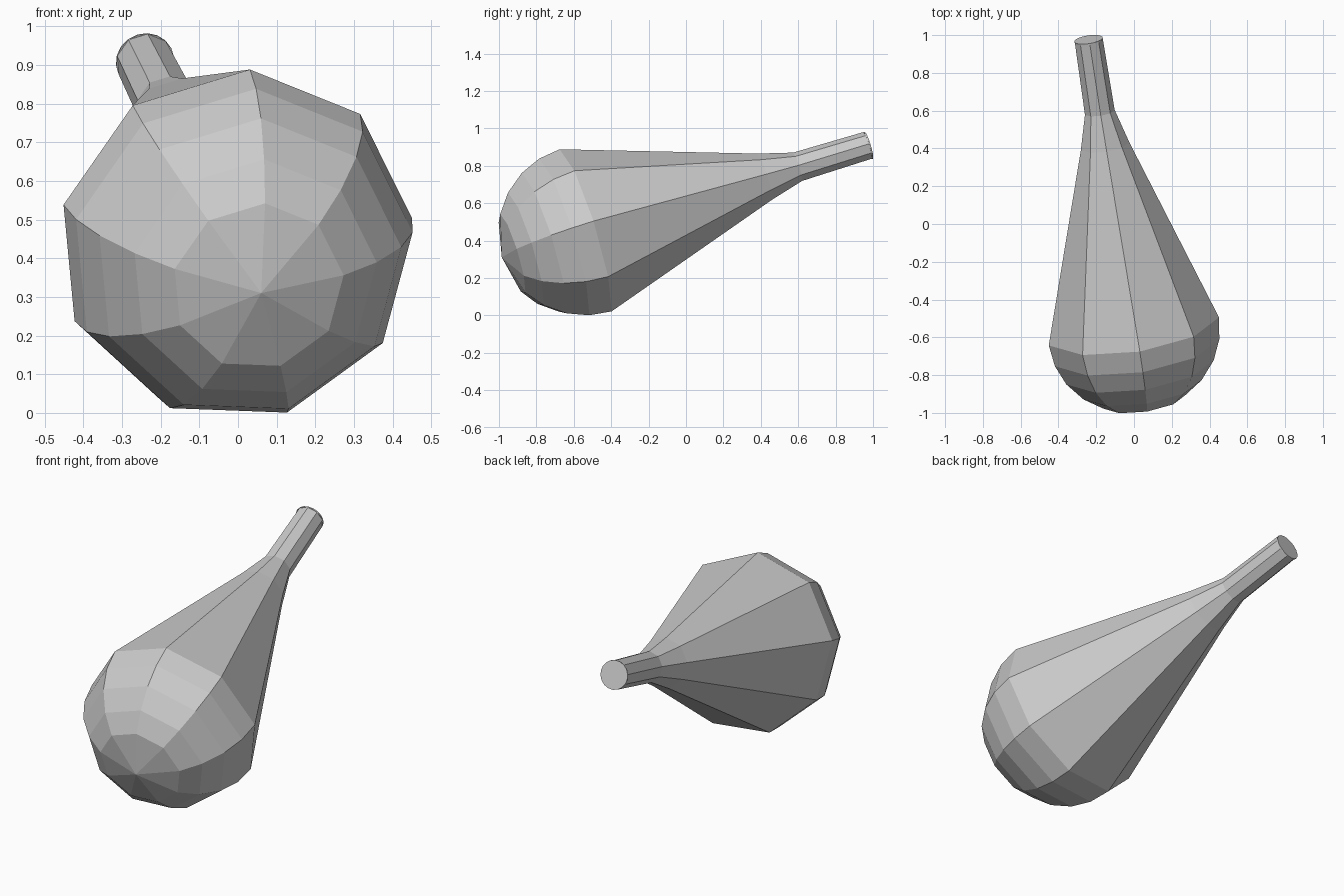
import bpy, bmesh
from math import sin, cos, pi, radians
from mathutils import Vector

if "Cube" in bpy.data.objects:
    bpy.data.objects.remove(bpy.data.objects["Cube"])

# Tilted axis from the bulb's pole to the tip of the stem
POLE = Vector((0.06, -0.985, 0.31))
AXIS = Vector((-0.145, 0.946, 0.289)).normalized()
U = Vector((0.038, -0.13, 0.44))
U = (U - AXIS * U.dot(AXIS)).normalized()
V = AXIS.cross(U)


def ring(bm, t, r, sides):
    """Circle of vertices around the axis at distance t from the pole."""
    return [bm.verts.new(POLE + AXIS * t + (U * cos(a) + V * sin(a)) * r)
            for a in (2 * pi * i / sides for i in range(sides))]


def lathe(name, profile, sides, pole=False):
    """Flat-shaded solid of revolution, with an optional pointed start."""
    bm = bmesh.new()
    rings = [ring(bm, t, r, sides) for t, r in profile]
    for a, b in zip(rings, rings[1:]):
        for i in range(sides):
            j = (i + 1) % sides
            bm.faces.new((a[i], a[j], b[j], b[i]))
    if pole:
        p = bm.verts.new(POLE)
        for i in range(sides):
            bm.faces.new((p, rings[0][(i + 1) % sides], rings[0][i]))
    else:
        bm.faces.new(rings[0])
    bm.faces.new(rings[-1])
    bmesh.ops.recalc_face_normals(bm, faces=bm.faces)
    mesh = bpy.data.meshes.new(name)
    bm.to_mesh(mesh)
    bm.free()
    obj = bpy.data.objects.new(name, mesh)
    bpy.context.collection.objects.link(obj)
    return obj


# Round bulb, long taper and narrow stem
R = 0.464
bulb = [(R * (1 - cos(radians(a))), R * sin(radians(a))) for a in (29, 44, 60, 75, 90)]
taper = [(1.483, 0.132), (1.67, 0.081), (2.07, 0.076)]
lathe("bulb_and_stem", bulb + taper, 9, pole=True)

# Round disc closing the stem
lathe("stem_end_cap", [(2.066, 0.076), (2.073, 0.076)], 18)
